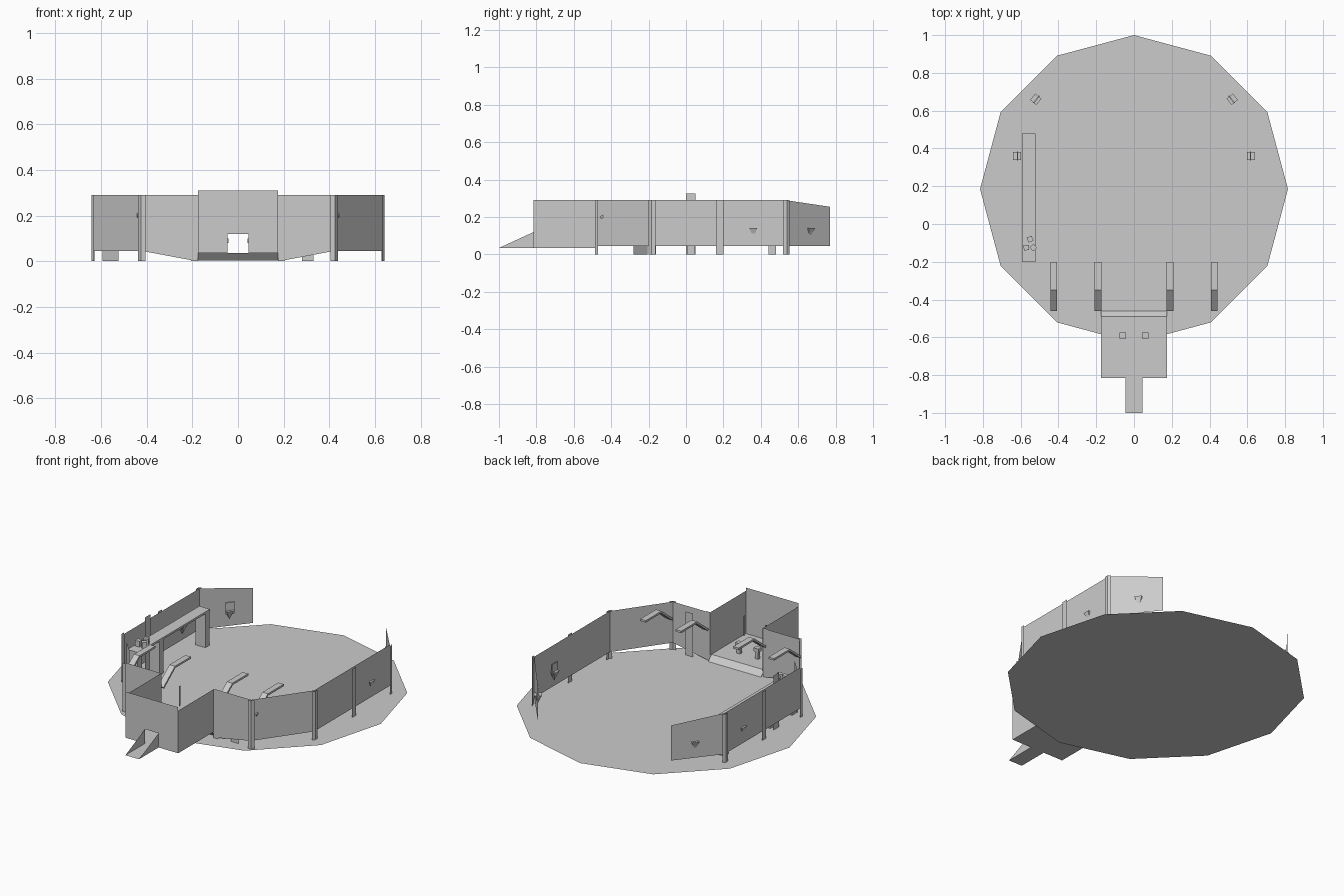
import bpy, bmesh, math
from mathutils import Vector

cube = bpy.data.objects.get("Cube")
if cube:
    bpy.data.objects.remove(cube, do_unlink=True)

grey = bpy.data.materials.new("plain grey")
grey.use_nodes = True
colour = (0.6, 0.6, 0.6, 1)
grey.diffuse_color = colour
grey.node_tree.nodes["Principled BSDF"].inputs["Base Color"].default_value = colour


def make(name, polygons):
    """One object from a list of polygons (lists of points)."""
    bm = bmesh.new()
    for poly in polygons:
        bm.faces.new([bm.verts.new(p) for p in poly])
    bmesh.ops.remove_doubles(bm, verts=bm.verts, dist=0.0005)
    mesh = bpy.data.meshes.new(name)
    bm.to_mesh(mesh)
    bm.free()
    mesh.materials.append(grey)
    obj = bpy.data.objects.new(name, mesh)
    bpy.context.collection.objects.link(obj)
    return obj


def panel(a, b, low, high):
    """Upright sheet from a to b; low and high give heights at both ends."""
    return [(*a, low[0]), (*b, low[1]), (*b, high[1]), (*a, high[0])]


def box(name, centre, size, turn=0):
    bpy.ops.mesh.primitive_cube_add(size=1, location=centre, rotation=(0, 0, turn))
    obj = bpy.context.object
    obj.name = name
    obj.scale = size
    obj.data.materials.append(grey)
    return obj


TOP, GAP, STEP = 0.29, 0.045, 0.035

# Twelve-sided floor
floor = [(0.815 * math.cos(math.tau * i / 12), 0.185 + 0.815 * math.sin(math.tau * i / 12), 0)
         for i in range(12)]
make("floor", [floor])

corners = [(0.18, -0.475), (0.42, -0.475), (0.63, -0.18), (0.63, 0.18), (0.63, 0.535), (0.44, 0.77)]

for side, s in (("left", 1), ("right", -1)):
    pts = [Vector((s * x, y)) for x, y in corners]

    # Wall sheets
    sheets = []
    for i in range(5):
        low = (0, GAP) if i == 0 else (GAP, GAP)
        high = (TOP, 0.255) if i == 4 else (TOP, TOP)
        sheets.append(panel(pts[i], pts[i + 1], low, high))
    make(side + "_walls", sheets)

    # Folded corner posts
    for i in range(1, 5):
        back = (pts[i - 1] - pts[i]).normalized()
        ahead = (pts[i + 1] - pts[i]).normalized()
        out = -(back + ahead)
        out = out.normalized() if out.length > 0.05 else Vector((s, 0))
        ridge = pts[i] + out * 0.012
        make(side + "_post", [panel(ridge + back * 0.02, ridge, (0, 0), (TOP, TOP)),
                              panel(ridge, ridge + ahead * 0.02, (0, 0), (TOP, TOP))])
    make(side + "_porch_post", [panel((s * 0.175, -0.48), (s * 0.205, -0.48), (0, 0), (TOP, TOP))])

    # Bent roof brackets
    for x in (0.19, 0.425):
        path = [(-0.46, 0.2), (-0.35, TOP - 0.005), (-0.2, TOP - 0.005)]
        strips = []
        for (y0, z0), (y1, z1) in zip(path, path[1:]):
            a, b = s * x - 0.018, s * x + 0.018
            strips.append([(a, y0, z0), (b, y0, z0), (b, y1, z1), (a, y1, z1)])
        bracket = make(side + "_bracket", strips)
        mod = bracket.modifiers.new("thickness", "SOLIDIFY")
        mod.thickness = 0.012
        mod.offset = -1

    # Wall lamps: backing plate with an inverted pyramid below
    for x, y, turn in ((0.52, 0.66, math.radians(129)), (0.62, 0.36, math.radians(90))):
        box(side + "_lamp_plate", (s * (x - 0.004), y, 0.155), (0.05, 0.006, 0.07), s * turn)
        bpy.ops.mesh.primitive_cone_add(vertices=4, radius1=0.03, depth=0.055,
                                        location=(s * x, y, 0.115),
                                        rotation=(math.pi, 0, s * turn + math.pi / 4))
        lamp = bpy.context.object
        lamp.name = side + "_lamp"
        lamp.data.materials.append(grey)

    # Porch side, ramp cheek and stool
    make(side + "_porch_wall", [panel((s * 0.175, -0.815), (s * 0.175, -0.475),
                                      (STEP, STEP), (TOP, TOP))])
    make(side + "_ramp_cheek", [[(s * 0.045, -1, STEP), (s * 0.045, -0.815, STEP),
                                 (s * 0.045, -0.815, 0.12)]])
    box(side + "_stool_seat", (s * 0.06, -0.59, 0.09), (0.035, 0.03, 0.02))
    box(side + "_stool_leg", (s * 0.06, -0.59, 0.058), (0.022, 0.02, 0.045))

# Porch front around its doorway
y = -0.815
make("porch_front", [
    panel((-0.175, y), (-0.045, y), (STEP, STEP), (0.31, 0.31)),
    panel((0.045, y), (0.175, y), (STEP, STEP), (0.31, 0.31)),
    panel((-0.045, y), (0.045, y), (0.12, 0.12), (0.31, 0.31))])

# Porch floor, step down into the room, and entry strip
def strip(w, y0, z0, y1, z1):
    return [(-w, y0, z0), (w, y0, z0), (w, y1, z1), (-w, y1, z1)]

make("porch_floor", [strip(0.175, -0.815, STEP, -0.49, STEP),
                     strip(0.175, -0.49, STEP, -0.46, 0.003)])
make("entry_strip", [strip(0.045, -1, STEP, -0.815, STEP)])
make("hanging_strip", [panel((0, -0.56), (0, -0.545), (0.17, 0.17), (TOP, TOP))])

# Long counter with end legs
box("counter_top", (-0.557, 0.14, 0.21), (0.07, 0.68, 0.012))
for y in (0.46, 0.025, -0.18):
    box("counter_leg", (-0.557, y, 0.102), (0.066, 0.04, 0.204))

# Mugs on the counter
for x, y, turn in ((-0.55, -0.08, 0.4), (-0.57, -0.125, 0.1), (-0.533, -0.125, 0.7)):
    box("mug", (x, y, 0.233), (0.028, 0.028, 0.034), turn)

# Door sheets standing against the walls
make("front_door", [panel((0.28, -0.465), (0.33, -0.465), (0, 0), (0.26, 0.26))])
make("side_door", [panel((-0.523, -0.28), (-0.593, -0.205), (0, 0), (0.26, 0.26))])
make("tall_sheet", [panel((-0.615, 0), (-0.615, 0.05), (0, 0), (0.325, 0.325))])
